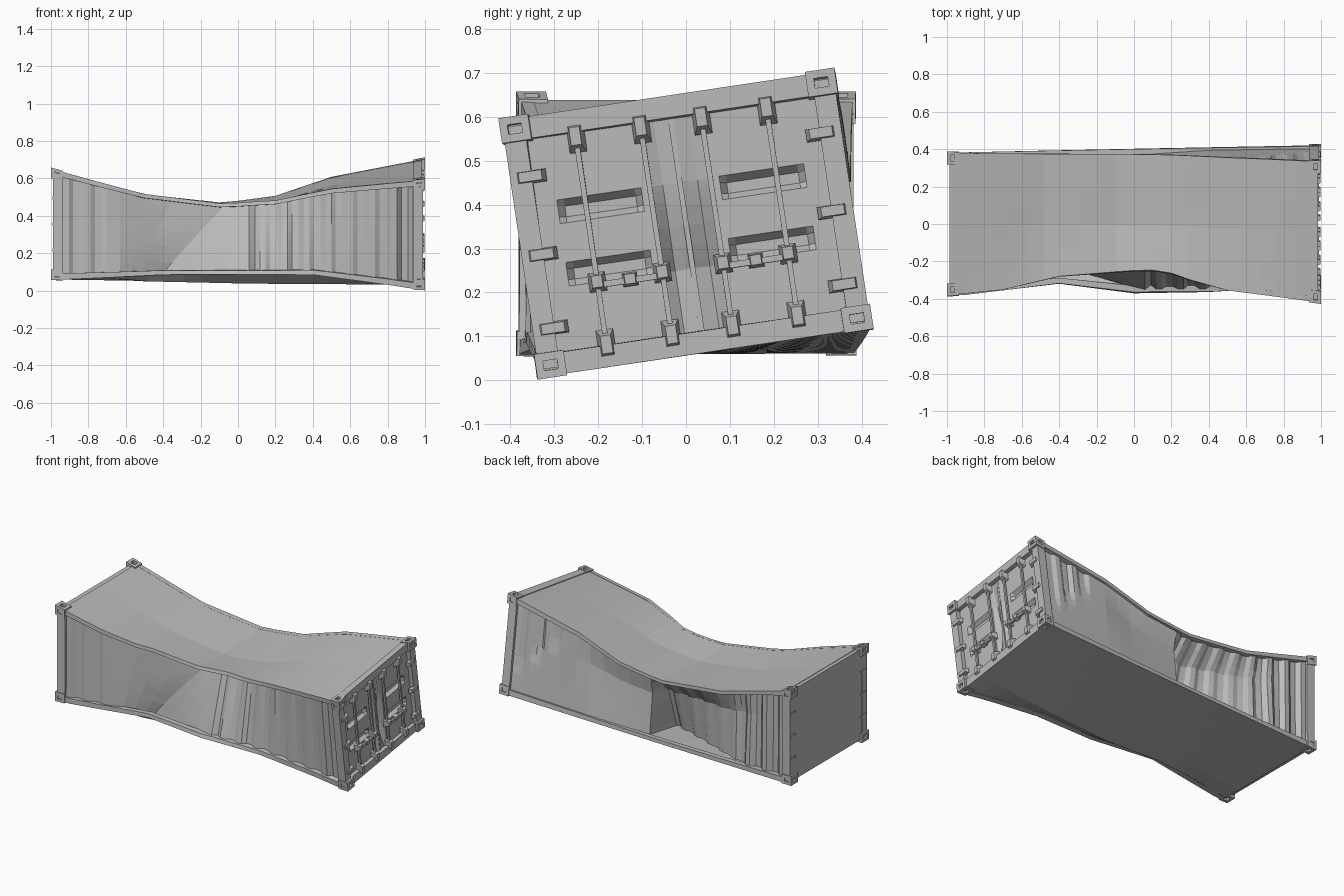
import bpy, bmesh, math, random
from mathutils import Vector

random.seed(4)
cube = bpy.data.objects.get("Cube")
if cube:
    bpy.data.objects.remove(cube, do_unlink=True)

steel = bpy.data.materials.new("grey_steel")
steel.use_nodes = True
steel.diffuse_color = (0.5, 0.5, 0.5, 1)
steel.node_tree.nodes["Principled BSDF"].inputs["Base Color"].default_value = (0.5, 0.5, 0.5, 1)

W, H, MID = 0.385, 0.3, 0.357      # half width, half height, height of the axis
TWIST = math.radians(8.6)


def clamp(v):
    return max(0.0, min(1.0, v))


def curve(x, keys):
    """Piecewise linear profile."""
    if x <= keys[0][0]:
        return keys[0][1]
    for (a, p), (b, q) in zip(keys, keys[1:]):
        if x <= b:
            return p + (q - p) * (x - a) / (b - a)
    return keys[-1][1]


SAG = [(-1, 0), (-.5, -.152), (-.08, -.21), (.2, -.18), (.5, -.085), (1, 0)]
PUSH_TOP = [(-1, 0), (-.7, .035), (-.4, .11), (0, .145), (.15, .15), (.3, .1), (.5, .05), (1, 0)]
PUSH_LOW = [(-.9, 0), (-.4, .05), (0, -.01), (.4, -.01), (.7, 0)]
LIFT = [(-.95, 0), (-.4, .04), (0, .055), (.4, .065), (.8, .02), (.95, 0)]


def warp(p):
    """Crush and twist a point of the straight container."""
    x, y, z = p
    h = clamp((z + H) / (2 * H))
    front = clamp(-y / W)
    z += curve(x, SAG) * h * (1 - .18 * front)
    z += curve(x, LIFT) * (1 - h) * clamp((-y - .32) / .02)
    y += front * (curve(x, PUSH_TOP) * h + curve(x, PUSH_LOW) * (1 - h))
    a = TWIST * (x + 1) / 2
    return Vector((x, y * math.cos(a) - z * math.sin(a),
                   MID + z * math.cos(a) + y * math.sin(a)))


def finish(name, bm):
    for v in bm.verts:
        v.co = warp(v.co)
    mesh = bpy.data.meshes.new(name)
    bm.to_mesh(mesh)
    bm.free()
    mesh.materials.append(steel)
    ob = bpy.data.objects.new(name, mesh)
    bpy.context.collection.objects.link(ob)


def box(name, centre, size, taper=1.0, sockets=False):
    """Box, cut along its length if long so that it can bend."""
    bm = bmesh.new()
    bmesh.ops.create_cube(bm, size=1)
    c = Vector(centre)
    for v in bm.verts:
        k = taper if v.co.x * c.x > 0 else 1
        v.co = c + Vector((v.co.x * size[0], v.co.y * size[1] * k, v.co.z * size[2] * k))
    if sockets:
        outer = [f for f in bm.faces if (f.calc_center_median() - c).dot(c) > 0]
        bmesh.ops.inset_individual(bm, faces=outer, thickness=.018, use_even_offset=True)
        for f in outer:
            step = (f.calc_center_median() - c).normalized() * .018
            new = bmesh.ops.extrude_discrete_faces(bm, faces=[f])["faces"][0]
            bmesh.ops.translate(bm, verts=new.verts[:], vec=-step)
    if size[0] > .5:
        for i in range(1, 20):
            bmesh.ops.bisect_plane(bm, geom=bm.verts[:] + bm.edges[:] + bm.faces[:],
                                   plane_co=(-1 + i * .1, 0, 0), plane_no=(1, 0, 0))
    finish(name, bm)


def sheet(name, us, vs, shape, flip=False):
    """Surface over two lists of stations."""
    bm = bmesh.new()
    rows = [[bm.verts.new(shape(u, v)) for v in vs] for u in us]
    for a, b in zip(rows, rows[1:]):
        for i in range(len(vs) - 1):
            q = [a[i], b[i], b[i + 1], a[i + 1]]
            bm.faces.new(q[::-1] if flip else q)
    finish(name, bm)


def span(a, b, n):
    return [a + (b - a) * i / n for i in range(n + 1)]


# Ribs of uneven depth, left out where a wall is torn smooth
PERIOD, DEEP = .117, .028


def rib_stations(smooth_from, smooth_to, plain):
    ribs = {-.94: 0, .94: 0}
    for i in range(16):
        depth = random.uniform(.4, 1) * DEEP
        for phase, k in ((.05, 0), (.3, 0), (.5, 1), (.8, 1)):
            x = -.94 + PERIOD * (i + phase)
            if not smooth_from < x < smooth_to:
                ribs[x] = k * depth
    ribs.update((x, 0) for x in plain)
    return ribs


# Front wall: a slanting valley with smooth sheets on both sides
front_ribs = rib_stations(-.65, .08, span(-.63, -.25, 4) + span(-.25, .06, 4)[1:])


def front_wall(x, w):
    valley = -.42 + .34 * w
    x2 = curve(x, [(-1, -1), (-.63, -.63), (-.25, valley), (.06, .06), (1, 1)])
    d = .09 * (1 - .4 * w) * curve(x, [(-.63, 0), (-.25, 1), (.06, 0)])
    return (x2, -.368 + front_ribs[x] + d, -.27 + .545 * w)


# Back wall: caved in on one half, a smooth loose sheet on the other
back_ribs = rib_stations(-.06, .6, [-.04, -.005] + span(.05, .6, 6))
BACK_LOW = [(-.68, 0), (-.04, .24), (-.005, .02), (.4, 0)]
BACK_HIGH = [(-.75, 0), (-.3, .1), (-.04, .14), (-.005, .03), (.35, .02), (.5, 0)]


def back_wall(x, w):
    low, high = curve(x, BACK_LOW), curve(x, BACK_HIGH)
    d = low + (high - low) * w / .7 if w < .7 else high * (1 - w) / .3
    torn = clamp((w - (1 - x) * 1.8) * 6) if x > 0 else 1 - .4 * clamp(d / .05)
    return (x, .368 - back_ribs[x] * torn - d, -.27 + .545 * w)


heights = span(0, 1, 10)
sheet("front_wall", sorted(front_ribs), heights, front_wall)
sheet("back_wall", sorted(back_ribs), heights, back_wall, flip=True)

# Roof
lengthwise = span(-.96, .96, 20)
sheet("roof", lengthwise, span(-.375, .375, 8), lambda x, y: (x, y, .293))


# Floor with a straight front edge and a skirt up to the bent rail
def floor_edge(x):
    return -.28 + .08 * x


sheet("floor", lengthwise, span(0, 1, 6),
      lambda x, t: (x, floor_edge(x) * (1 - t) + .375 * t, -.297), flip=True)
sheet("floor_skirt", lengthwise, [0, 1],
      lambda x, t: (x, -.36 * (1 - t) + floor_edge(x) * t, -.29 - .007 * t), flip=True)

# Rails, posts, corner castings
for side, sname in ((-1, "front"), (1, "back")):
    box(sname + "_top_rail", (0, side * .366, .279), (1.9, .03, .03))
    box(sname + "_bottom_rail", (0, side * .364, -.28), (1.9, .034, .034))
    for end, ename in ((-1, "plain_end"), (1, "door_end")):
        box(f"{sname}_{ename}_post", (end * .962, side * .357, 0), (.052, .05, .56))
        for level, lname in ((-1, "lower"), (1, "upper")):
            box(f"{sname}_{ename}_{lname}_casting", (end * .968, side * .353, level * .272),
                (.064, .068, .058), sockets=True)

# Plain end
box("end_panel", (-.968, 0, 0), (.036, .69, .57))
for side in (-1, 1):
    for z in (-.14, 0, .14):
        box("end_panel_cleat", (-.988, side * .35, z), (.008, .05, .016))

# Door frame
box("door_header", (.962, 0, .272), (.045, .67, .05))
box("door_sill", (.962, 0, -.272), (.045, .67, .05))
box("door_seal", (.958, 0, 0), (.012, .012, .5))

# Doors with recessed bands and a buckled middle edge
door_y = [0, .04, .065, .09, .105, .27, .285, .335]
door_z = [-.25, -.1, -.085, -.06, -.045, 0, .045, .06, .085, .1, .25]


def door(side):
    def shape(y, z):
        x = .962
        if .1 < y < .275 and .055 < abs(z) < .09:
            x -= .022
        if y == .04:
            x -= .04 * curve(z, [(-.25, 0), (-.1, 1), (.25, 0)])
        return (x, side * y, z)
    return shape


for side, sname in ((-1, "front"), (1, "back")):
    sheet(sname + "_door", door_y, door_z, door(side), flip=side < 0)
    # Lock rods with keepers
    for y in (.07, .22):
        box(sname + "_lock_rod", (.978, side * y, 0), (.012, .012, .5))
        for z, tall in ((.235, .068), (-.245, .068), (-.1, .045)):
            box(sname + "_rod_keeper", (.98, side * y, z), (.036, .04, tall), taper=.6)
    # Handle and latch
    box(sname + "_door_handle", (.983, side * .145, -.108), (.012, .14, .014))
    box(sname + "_handle_latch", (.984, side * .145, -.105), (.026, .035, .032), taper=.7)
    # Hinges
    for z in (-.19, -.02, .16):
        box(sname + "_hinge", (.985, side * .335, z), (.022, .07, .03), taper=.75)
